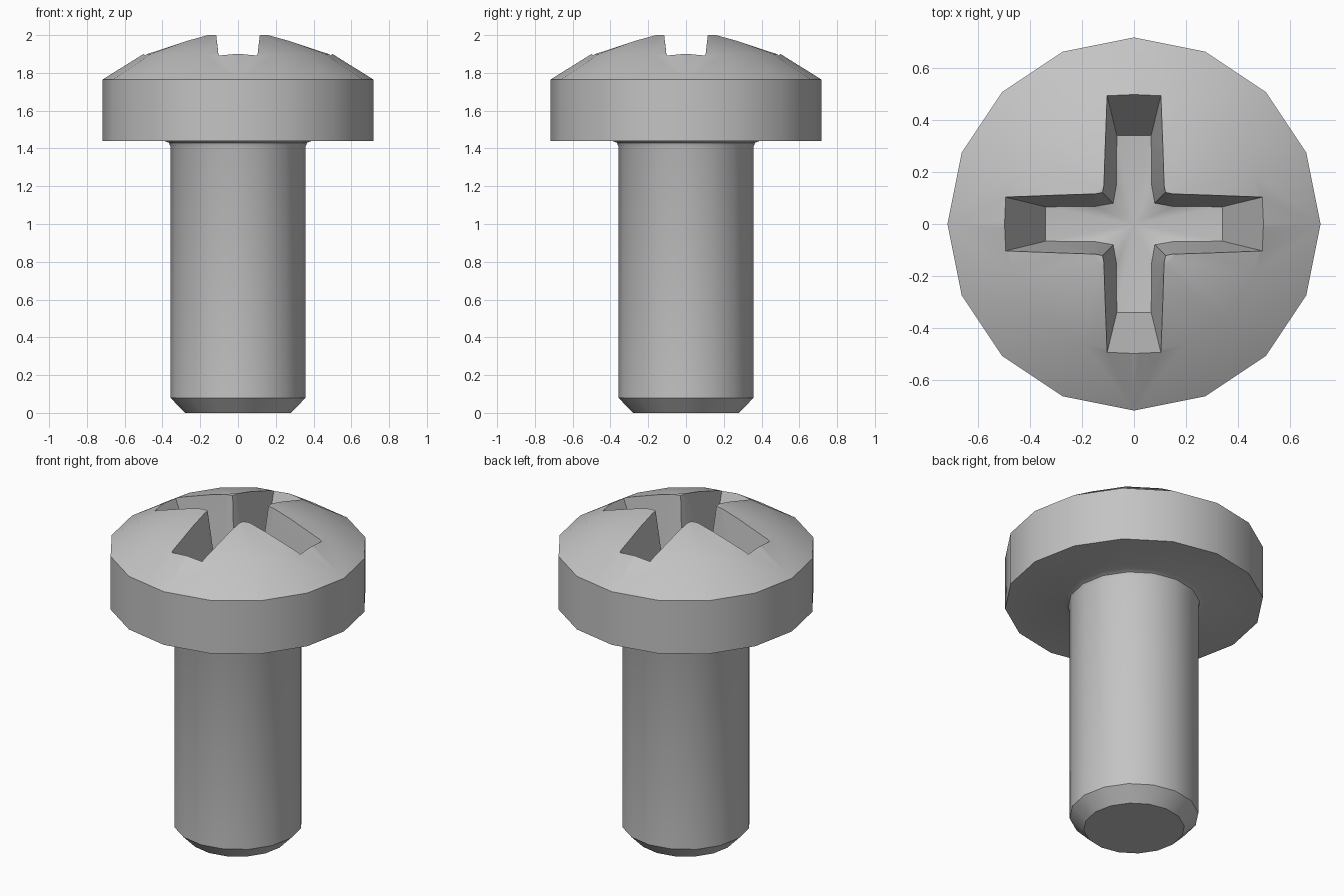
import bpy
import bmesh
import math

SIDES = 16

cube = bpy.data.objects.get("Cube")
if cube:
    bpy.data.objects.remove(cube, do_unlink=True)

steel = bpy.data.materials.new("grey steel")
steel.use_nodes = True
grey = (0.55, 0.55, 0.55, 1)
steel.diffuse_color = grey
steel.node_tree.nodes["Principled BSDF"].inputs["Base Color"].default_value = grey


def loft(name, rings, tip=None):
    """Join rings of points into a closed solid, with an optional bottom tip."""
    bm = bmesh.new()
    loops = [[bm.verts.new(p) for p in ring] for ring in rings]
    count = len(loops[0])
    for low, high in zip(loops, loops[1:]):
        for i in range(count):
            j = (i + 1) % count
            bm.faces.new((low[i], low[j], high[j], high[i]))
    bm.faces.new(loops[-1])
    if tip:
        point = bm.verts.new(tip)
        for i in range(count):
            bm.faces.new((loops[0][(i + 1) % count], loops[0][i], point))
    else:
        bm.faces.new(loops[0][::-1])
    bmesh.ops.recalc_face_normals(bm, faces=bm.faces)
    mesh = bpy.data.meshes.new(name)
    bm.to_mesh(mesh)
    bm.free()
    mesh.materials.append(steel)
    obj = bpy.data.objects.new(name, mesh)
    bpy.context.collection.objects.link(obj)
    return obj


def circle(radius, z):
    steps = [math.tau * i / SIDES for i in range(SIDES)]
    return [(radius * math.cos(a), radius * math.sin(a), z) for a in steps]


def cross(end, half, corner, inner, z):
    """Cross outline whose arms widen slightly toward the inner corners."""
    quarter = [(end, -half), (end, half), (inner, half + (corner - half) * 0.1),
               (corner, corner), (half + (corner - half) * 0.1, inner)]
    points = []
    for x, y in quarter:
        points.append((x, y))
    outline = []
    for turn in range(4):
        for x, y in points:
            for _ in range(turn):
                x, y = -y, x
            outline.append((x, y, z))
    return outline


# Shaft with chamfered end, neck fillet, flat-sided head and dome
profile = [(0.28, 0), (0.358, 0.08), (0.358, 1.41), (0.366, 1.43), (0.39, 1.44),
           (0.717, 1.44), (0.717, 1.765), (0.5, 1.9), (0.2, 2.0)]
screw = loft("screw_body", [circle(r, z) for r, z in profile])

# Tapered cross recess with a shallow pit in the middle
floor_z, rim_z, top_z = 1.55, 1.9, 2.1
floor = (0.34, 0.066, 0.08, 0.15)
rim = (0.497, 0.104, 0.112, 0.15)
grow = (top_z - floor_z) / (rim_z - floor_z)
top = [a + (b - a) * grow for a, b in zip(floor, rim)]
cutter = loft("recess_cutter", [cross(*floor, floor_z), cross(*top, top_z)],
              tip=(0, 0, floor_z - 0.03))
cutter.hide_render = True

cut = screw.modifiers.new("cross recess", 'BOOLEAN')
cut.operation = 'DIFFERENCE'
cut.solver = 'EXACT'
cut.object = cutter

bpy.ops.object.select_all(action='DESELECT')
screw.select_set(True)
bpy.context.view_layer.objects.active = screw
bpy.ops.object.modifier_apply(modifier=cut.name)
bpy.data.objects.remove(cutter, do_unlink=True)
bpy.ops.object.shade_smooth_by_angle(angle=math.radians(30))
